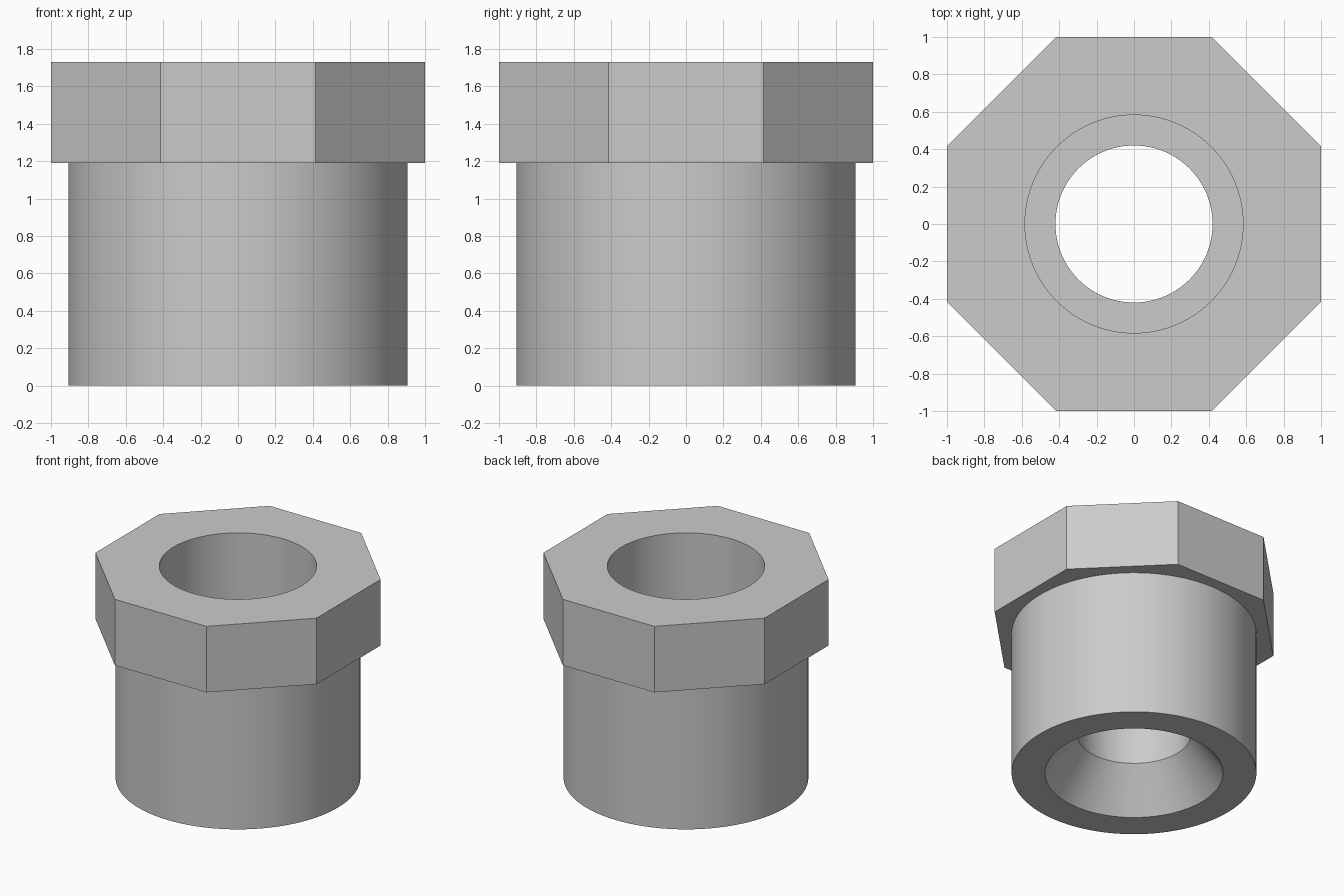
import bpy
import bmesh
from math import cos, sin, pi

if "Cube" in bpy.data.objects:
    bpy.data.objects.remove(bpy.data.objects["Cube"], do_unlink=True)

SEGMENTS = 96   # multiple of 8, so octagon corners fall on ring points
COLLAR = 1.73   # top of the collar
SHOULDER = 1.19  # underside of the collar

# Closed profile: (radius, height, octagonal ring?)
PROFILE = [
    (0.66, 0.0, False),        # flared mouth
    (0.907, 0.0, False),       # spigot
    (0.907, SHOULDER, False),
    (1.0, SHOULDER, True),     # octagonal collar
    (1.0, COLLAR, True),
    (0.583, COLLAR, False),    # upper socket
    (0.583, 0.78, False),
    (0.42, 0.78, False),       # throat
    (0.42, 0.325, False),
]


def ring(bm, radius, z, octagonal):
    """Ring of points on a circle, or on an octagon of that apothem."""
    verts = []
    for i in range(SEGMENTS):
        a = 2 * pi * i / SEGMENTS
        off = (a + pi / 8) % (pi / 4) - pi / 8
        r = radius / cos(off) if octagonal else radius
        verts.append(bm.verts.new((r * cos(a), r * sin(a), z)))
    return verts


bm = bmesh.new()
rings = [ring(bm, *p) for p in PROFILE]
for k, low in enumerate(rings):
    high = rings[(k + 1) % len(rings)]
    for i in range(SEGMENTS):
        j = (i + 1) % SEGMENTS
        bm.faces.new((low[i], low[j], high[j], high[i]))
bmesh.ops.recalc_face_normals(bm, faces=bm.faces)

# Merge each side of the collar into one flat face
bm.normal_update()
seams = [e for e in (bm.edges.get((a, b)) for a, b in zip(rings[3], rings[4]))
         if e.calc_face_angle() < 0.01]
bmesh.ops.dissolve_edges(bm, edges=seams, use_verts=False)

mesh = bpy.data.meshes.new("reducer_bushing")
bm.to_mesh(mesh)
bm.free()
bushing = bpy.data.objects.new("reducer_bushing", mesh)
bpy.context.collection.objects.link(bushing)

# Plain grey plastic
grey = bpy.data.materials.new("light_grey")
grey.use_nodes = True
colour = (0.6, 0.6, 0.6, 1.0)
grey.diffuse_color = colour
grey.node_tree.nodes["Principled BSDF"].inputs["Base Color"].default_value = colour
mesh.materials.append(grey)

# Smooth walls, crisp edges
bpy.ops.object.select_all(action="DESELECT")
bushing.select_set(True)
bpy.context.view_layer.objects.active = bushing
bpy.ops.object.shade_smooth_by_angle(angle=pi / 6)
